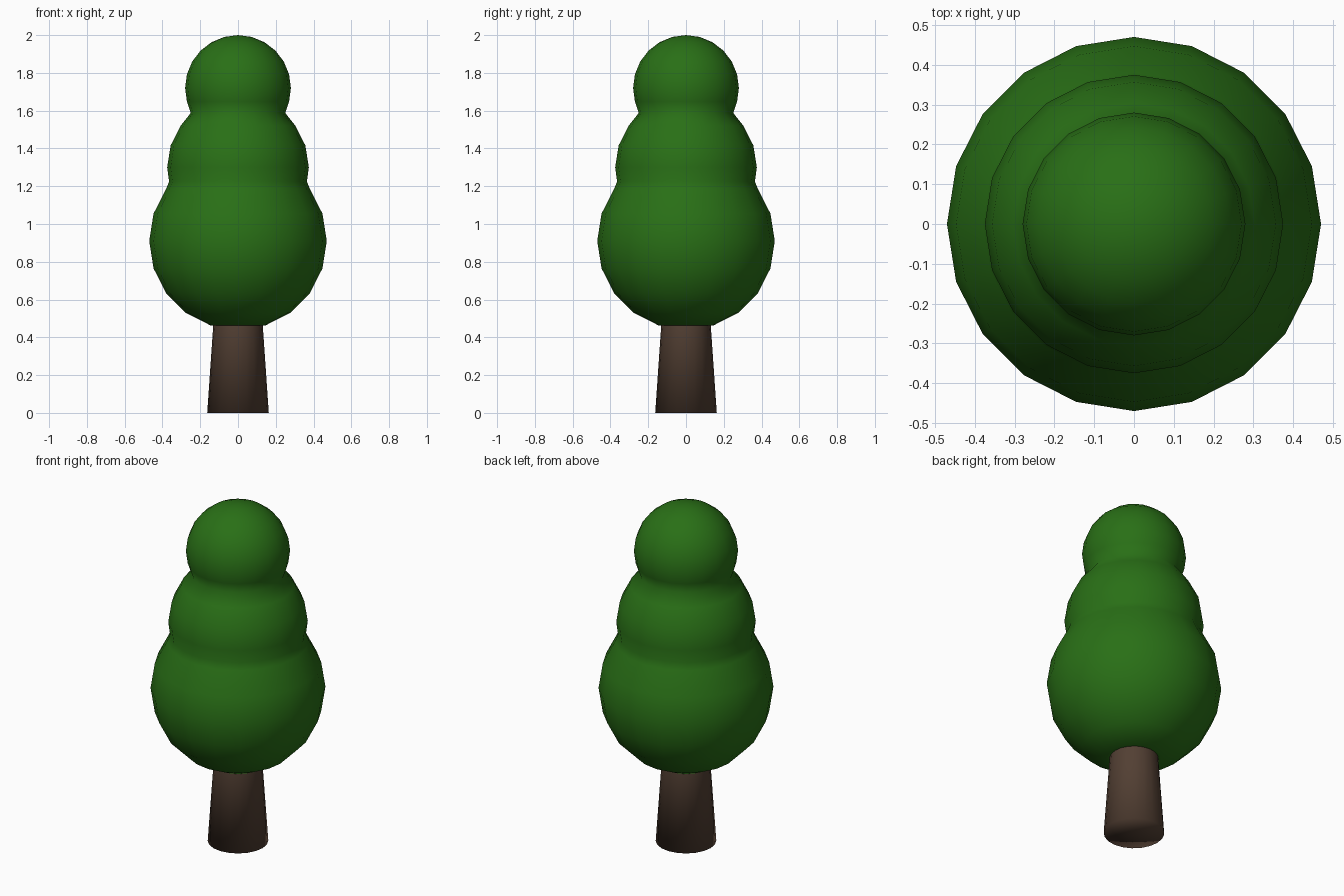
import bpy, bmesh
from math import sin, cos, pi, radians

if "Cube" in bpy.data.objects:
    bpy.data.objects.remove(bpy.data.objects["Cube"])

SEG = 20


def material(name, rgb):
    m = bpy.data.materials.new(name)
    m.diffuse_color = (*rgb, 1)
    m.use_nodes = True
    m.node_tree.nodes["Principled BSDF"].inputs["Base Color"].default_value = m.diffuse_color
    return m


def arc(r, zc, degrees):
    """Profile points (radius, height) along a ball's outline."""
    return [(r * cos(radians(a)), zc + r * sin(radians(a))) for a in degrees]


def lathe(name, profile, mat):
    """Smooth surface of revolution; radius 0 points become poles."""
    bm = bmesh.new()
    rings = []
    for r, z in profile:
        n = 1 if r < 1e-5 else SEG
        rings.append([bm.verts.new((r * cos(2 * pi * i / SEG) if n > 1 else 0,
                                    r * sin(2 * pi * i / SEG) if n > 1 else 0, z))
                      for i in range(n)])
    for a, b in zip(rings, rings[1:]):
        for i in range(SEG):
            j = (i + 1) % SEG
            if len(a) == 1:
                bm.faces.new((a[0], b[j], b[i]))
            elif len(b) == 1:
                bm.faces.new((a[i], a[j], b[0]))
            else:
                bm.faces.new((a[i], a[j], b[j], b[i]))
    for f in bm.faces:
        f.smooth = True
    bmesh.ops.recalc_face_normals(bm, faces=bm.faces)
    me = bpy.data.meshes.new(name)
    bm.to_mesh(me)
    bm.free()
    me.materials.append(mat)
    ob = bpy.data.objects.new(name, me)
    bpy.context.collection.objects.link(ob)
    return ob


# Tapered trunk with a closed base
lathe("trunk", [(0, 0), (0.163, 0), (0.131, 0.465)],
      material("bark", (0.085, 0.05, 0.033)))

# Foliage: three stacked balls flowing into each other at soft seams
foliage = [(0.131, 0.465)]
foliage += arc(0.47, 0.91, range(-72, 37, 18))
foliage += [(0.365, 1.225)]
foliage += arc(0.375, 1.30, (0, 18, 36))
foliage += [(0.25, 1.588)]
foliage += arc(0.28, 1.72, (-15, 0, 15, 30, 45, 60, 75))
foliage += [(0, 2.0)]
lathe("foliage", foliage, material("leaves", (0.022, 0.16, 0.008)))
